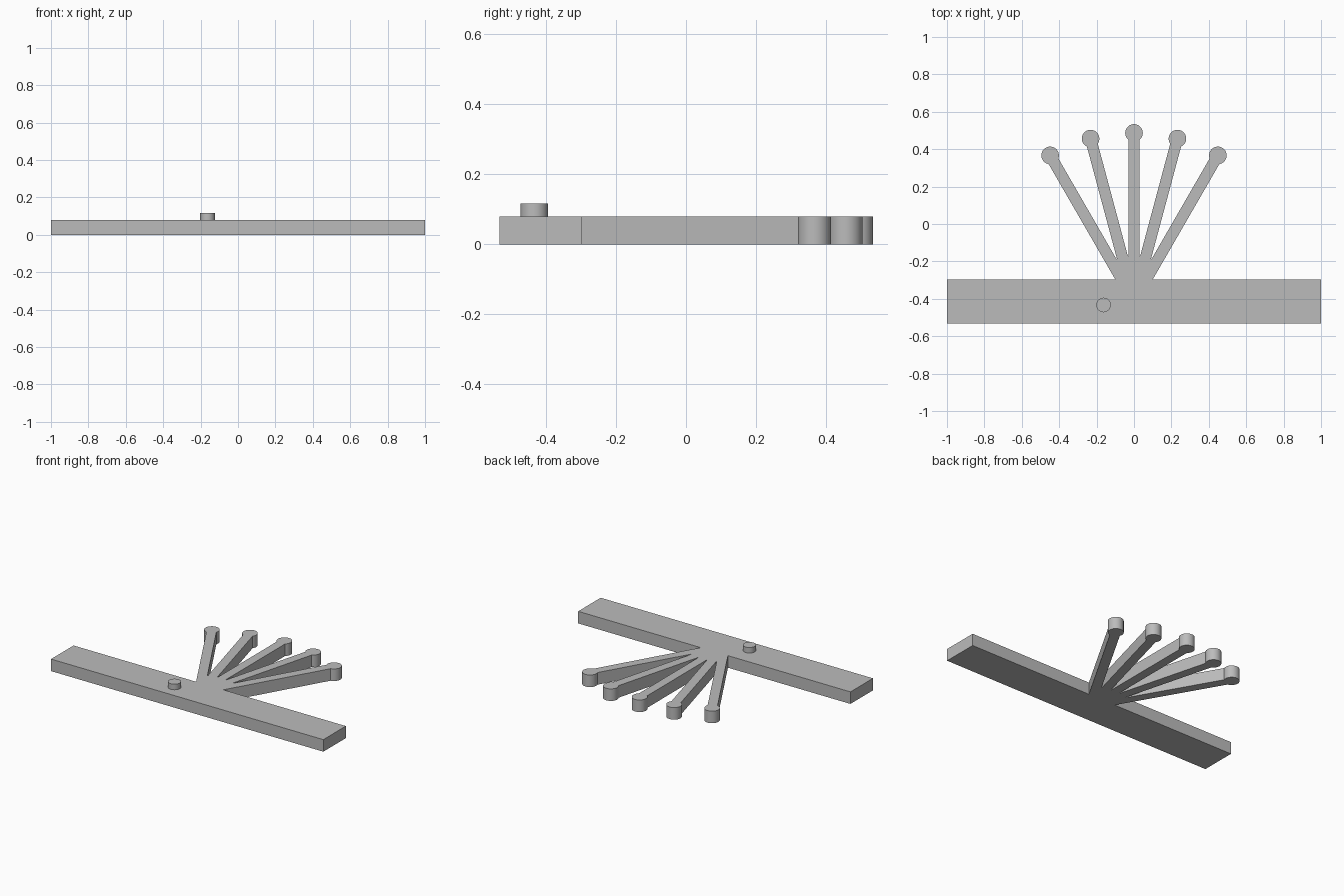
import bpy
import bmesh
from math import asin, cos, pi, radians, sin, sqrt
from mathutils import Vector

cube = bpy.data.objects.get("Cube")
if cube:
    bpy.data.objects.remove(cube)

grey = bpy.data.materials.new("plain grey")
grey.use_nodes = True
colour = (0.5, 0.5, 0.5, 1)
grey.diffuse_color = colour
grey.node_tree.nodes["Principled BSDF"].inputs["Base Color"].default_value = colour

THICK = 0.08
FRONT, BACK = -0.533, -0.297
HUB = Vector((0, -0.41))
REACH, HALF, TIP = 0.897, 0.03, 0.047   # arm length, half width, round tip radius
ROOT = 0.24                             # distance from hub where arms separate
ANGLES = [30, 15, 0, -15, -30]


def extrude_outline(name, points, bottom, top):
    """Solid with the given counter-clockwise outline."""
    bm = bmesh.new()
    base = bm.faces.new([bm.verts.new((p.x, p.y, bottom)) for p in points])
    lid = bmesh.ops.extrude_face_region(bm, geom=[base], use_keep_orig=True)
    verts = [g for g in lid["geom"] if isinstance(g, bmesh.types.BMVert)]
    bmesh.ops.translate(bm, verts=verts, vec=(0, 0, top - bottom))
    bmesh.ops.recalc_face_normals(bm, faces=bm.faces[:])
    mesh = bpy.data.meshes.new(name)
    bm.to_mesh(mesh)
    bm.free()
    mesh.materials.append(grey)
    obj = bpy.data.objects.new(name, mesh)
    bpy.context.collection.objects.link(obj)
    bpy.ops.object.select_all(action="DESELECT")
    obj.select_set(True)
    bpy.context.view_layer.objects.active = obj
    bpy.ops.object.shade_smooth_by_angle(angle=radians(30))
    return obj


def arc(centre, radius, start, end, steps):
    return [centre + radius * Vector((cos(t), sin(t)))
            for t in (start + (end - start) * i / steps for i in range(steps + 1))]


def arm(degrees):
    """Outline of one arm, from its right root round the tip to its left root."""
    a = radians(degrees)
    along, across = Vector((sin(a), cos(a))), Vector((cos(a), -sin(a)))
    # Outer edges of the outermost arms run down to the back of the bar
    to_bar = (BACK - HUB.y + HALF * abs(sin(a))) / cos(a)
    right = to_bar if degrees == ANGLES[0] else ROOT
    left = to_bar if degrees == ANGLES[-1] else ROOT
    neck = asin(HALF / TIP)
    tip = arc(HUB + along * REACH, TIP, -pi / 2 - a + neck, 3 * pi / 2 - a - neck, 28)
    return [HUB + along * right + across * HALF, *tip, HUB + along * left - across * HALF]


# Flat bar with the fan of round-tipped arms in one piece
outline = [Vector((-1, FRONT)), Vector((1, FRONT)), Vector((1, BACK))]
for degrees in ANGLES:
    outline += arm(degrees)
outline.append(Vector((-1, BACK)))
extrude_outline("bar_with_fan_arms", outline, 0, THICK)

# Small round peg on top of the bar
peg = arc(Vector((-0.163, -0.433)), 0.039, 0, 2 * pi, 40)[:-1]
extrude_outline("peg", peg, THICK, 0.117)
